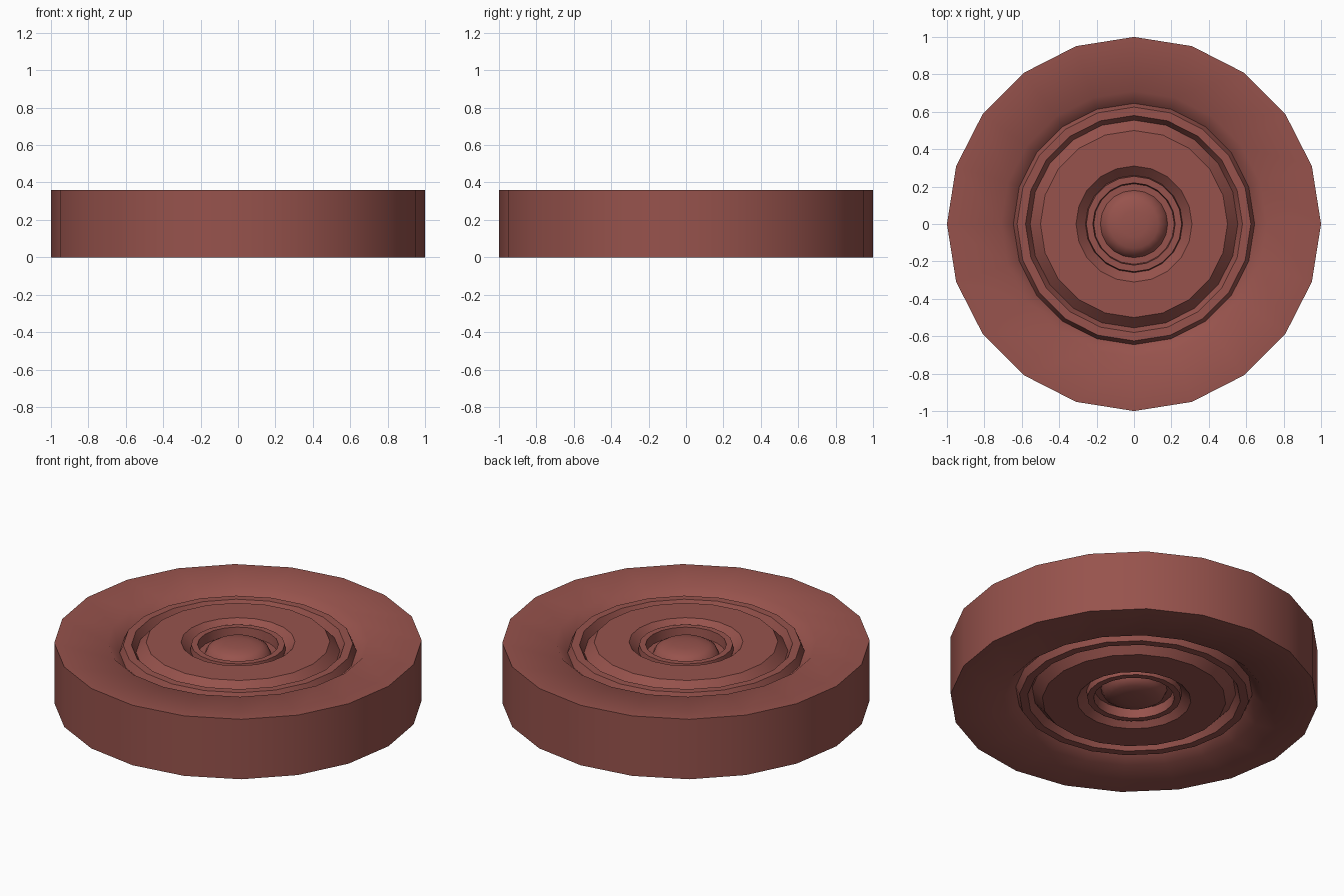
import bpy, bmesh, math

if "Cube" in bpy.data.objects:
    bpy.data.objects.remove(bpy.data.objects["Cube"])

SIDES = 20
H = 0.36

red = bpy.data.materials.new("brick_red")
red.diffuse_color = (0.31, 0.086, 0.073, 1)
red.use_nodes = True
red.node_tree.nodes["Principled BSDF"].inputs["Base Color"].default_value = red.diffuse_color


def lathe(name, profile, angle):
    """Revolve (radius, height) points round z; end points at radius 0 become poles."""
    bm = bmesh.new()
    rings = []
    for r, z in profile:
        if r == 0:
            rings.append([bm.verts.new((0, 0, z))] * SIDES)
        else:
            rings.append([bm.verts.new((r * math.cos(math.tau * i / SIDES),
                                        r * math.sin(math.tau * i / SIDES), z))
                          for i in range(SIDES)])
    for a, b in zip(rings, rings[1:]):
        for i in range(SIDES):
            j = (i + 1) % SIDES
            bm.faces.new(list(dict.fromkeys((a[i], a[j], b[j], b[i]))))
    bmesh.ops.recalc_face_normals(bm, faces=bm.faces)
    me = bpy.data.meshes.new(name)
    bm.to_mesh(me)
    bm.free()
    me.materials.append(red)
    ob = bpy.data.objects.new(name, me)
    bpy.context.collection.objects.link(ob)
    bpy.context.view_layer.objects.active = ob
    ob.select_set(True)
    bpy.ops.object.shade_smooth_by_angle(angle=math.radians(angle))
    ob.select_set(False)
    return ob


# Upper half profile, from the tread to the hub: (radius, height)
upper = [
    (1.0, H), (0.71, H),                      # tyre side wall
    (0.645, 0.30), (0.625, 0.345),            # groove and rim bead
    (0.58, 0.345), (0.555, 0.30),             # inner groove
    (0.50, H), (0.31, H),                     # flat wheel disc
    (0.26, 0.31), (0.255, 0.345),             # hub groove
    (0.22, 0.345), (0.215, 0.29), (0.18, 0.29),  # hub ring
    (0.165, 0.322), (0.13, 0.343), (0.07, 0.352), (0, 0.355),  # hub dome
]
# The underside mirrors the top
lower = [(r, H - z) for r, z in reversed(upper)]
lathe("wheel", lower + upper, 44)
